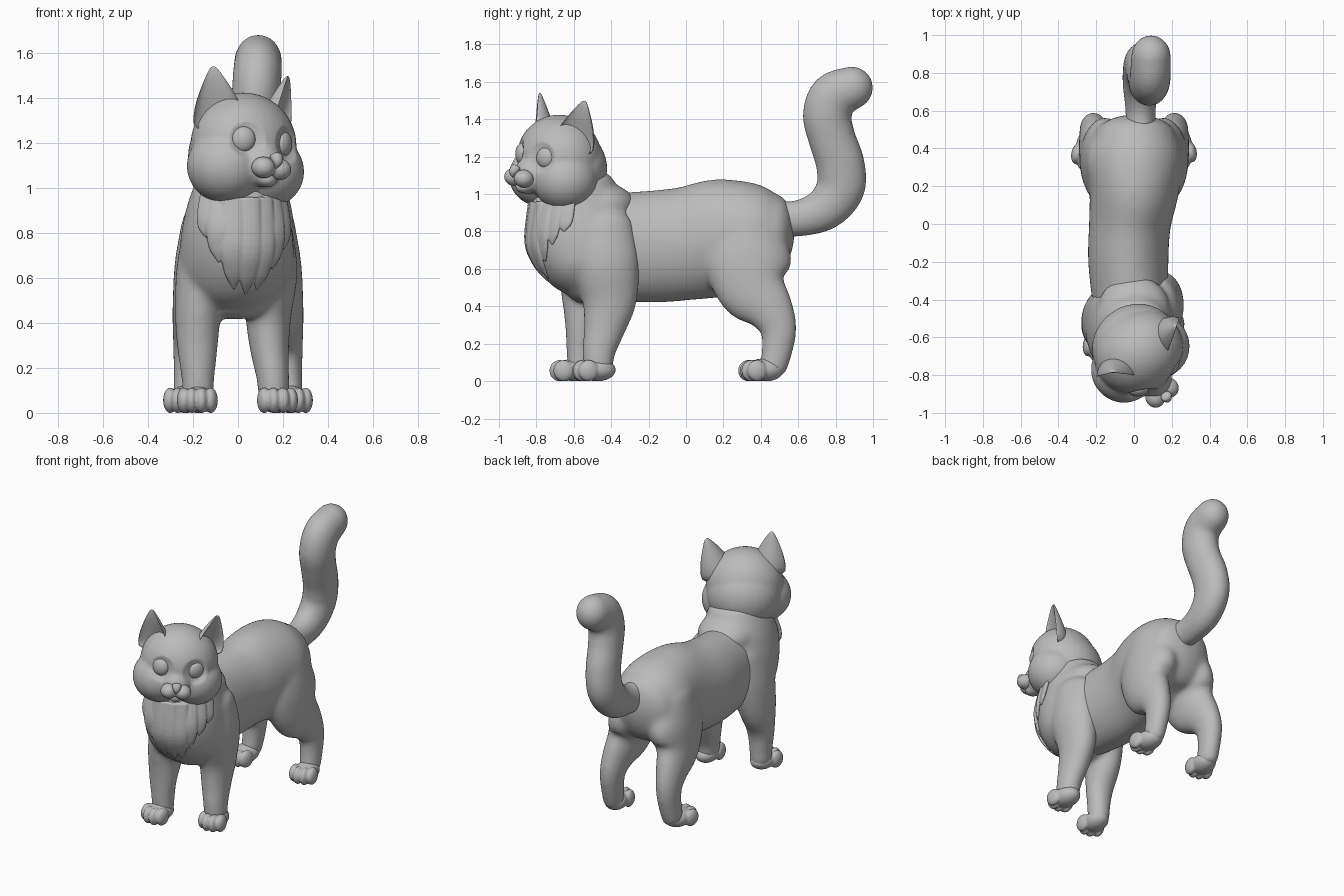
import bpy, bmesh
from math import sin, cos, pi, radians
from mathutils import Vector, Matrix
from mathutils.bvhtree import BVHTree

cube = bpy.data.objects.get("Cube")
if cube:
    bpy.data.objects.remove(cube)

grey = bpy.data.materials.new("soft_grey")
grey.use_nodes = True
colour = (0.5, 0.5, 0.5, 1)
grey.diffuse_color = colour
grey.node_tree.nodes["Principled BSDF"].inputs["Base Color"].default_value = colour


def skin(bm, rings):
    """Bridge a list of closed rings and close both ends."""
    rows = [[bm.verts.new(p) for p in ring] for ring in rings]
    for a, b in zip(rows, rows[1:]):
        for i in range(len(a)):
            j = (i + 1) % len(a)
            bm.faces.new((a[i], a[j], b[j], b[i]))
    bm.faces.new(rows[0][::-1])
    bm.faces.new(rows[-1])


def loft(bm, stations, caps=(0.6, 0.6), side=Vector((1, 0, 0)), n=32, steps=6):
    """Rounded tube through (x, y, z, side radius, other radius) stations."""
    pts = [Vector(s) for s in stations]
    path = []
    for i in range(len(pts) - 1):
        a, b, c, d = (pts[min(max(i + k, 0), len(pts) - 1)] for k in (-1, 0, 1, 2))
        for s in range(steps):
            t = s / steps
            path.append(b + (c - a) * t / 2 + (a * 2 - b * 5 + c * 4 - d) * t * t / 2
                        + (b * 3 - a - c * 3 + d) * t ** 3 / 2)
    path.append(pts[-1])

    def ring(p, tangent, shift=0.0, scale=1.0):
        u = (side - tangent * side.dot(tangent)).normalized()
        w = tangent.cross(u)
        centre = Vector(p[:3]) + tangent * shift
        return [centre + (u * p[3] * cos(a) + w * p[4] * sin(a)) * scale
                for a in (2 * pi * k / n for k in range(n))]

    tangents = [(Vector(path[min(i + 1, len(path) - 1)][:3])
                 - Vector(path[max(i - 1, 0)][:3])).normalized() for i in range(len(path))]
    arcs = [pi / 2 * f for f in (0.2, 0.4, 0.6, 0.8, 0.97)]
    first, last = path[0], path[-1]
    rings = [ring(first, tangents[0], -first[4] * caps[0] * sin(a), cos(a)) for a in arcs[::-1]]
    rings += [ring(p, t) for p, t in zip(path, tangents)]
    rings += [ring(last, tangents[-1], last[4] * caps[1] * sin(a), cos(a)) for a in arcs]
    skin(bm, rings)


def ball(bm, centre, radii, yaw=0.0):
    m = Matrix.Translation(centre) @ Matrix.Rotation(yaw, 4, "Z") @ Matrix.Diagonal((*radii, 1))
    bmesh.ops.create_uvsphere(bm, u_segments=32, v_segments=20, radius=1, matrix=m)


def finish(name, bm, matrix=Matrix(), voxel=0, smooth=0, subdivide=0):
    """Turn a bmesh into a smooth object, optionally fused into one skin."""
    bmesh.ops.transform(bm, matrix=matrix, verts=bm.verts)
    bmesh.ops.recalc_face_normals(bm, faces=bm.faces)
    mesh = bpy.data.meshes.new(name)
    bm.to_mesh(mesh)
    bm.free()
    obj = bpy.data.objects.new(name, mesh)
    bpy.context.collection.objects.link(obj)
    if voxel:
        fuse = obj.modifiers.new("fuse", "REMESH")
        fuse.mode, fuse.voxel_size = "VOXEL", voxel
        soften = obj.modifiers.new("soften", "SMOOTH")
        soften.factor, soften.iterations = 0.5, smooth
    if subdivide:
        obj.modifiers.new("round", "SUBSURF").levels = subdivide
    if obj.modifiers:
        baked = bpy.data.meshes.new_from_object(
            obj.evaluated_get(bpy.context.evaluated_depsgraph_get()))
        obj.modifiers.clear()
        obj.data = baked
    obj.data.materials.clear()
    obj.data.materials.append(grey)
    obj.data.polygons.foreach_set("use_smooth", [True] * len(obj.data.polygons))
    return obj


# Chest, neck, shoulders and front legs
bm = bmesh.new()
loft(bm, [(0.02, -0.57, 1.08, 0.17, 0.18), (0, -0.57, 0.93, 0.22, 0.27),
          (-0.005, -0.56, 0.78, 0.25, 0.29), (-0.005, -0.52, 0.63, 0.25, 0.25),
          (0, -0.48, 0.53, 0.19, 0.17)], (0.3, 0.6))
ball(bm, (0, -0.45, 0.94), (0.19, 0.18, 0.12))
loft(bm, [(-0.13, -0.5, 0.82, 0.11, 0.17), (-0.155, -0.51, 0.63, 0.12, 0.17),
          (-0.178, -0.53, 0.44, 0.103, 0.14), (-0.18, -0.56, 0.28, 0.09, 0.087),
          (-0.178, -0.565, 0.15, 0.074, 0.074), (-0.178, -0.565, 0.07, 0.07, 0.072)])
loft(bm, [(0.13, -0.45, 0.82, 0.11, 0.17), (0.145, -0.43, 0.63, 0.12, 0.18),
          (0.135, -0.41, 0.44, 0.103, 0.15), (0.14, -0.435, 0.29, 0.088, 0.115),
          (0.155, -0.465, 0.16, 0.074, 0.09), (0.16, -0.47, 0.07, 0.07, 0.08)])
front_body = finish("chest_and_front_legs", bm, voxel=0.011, smooth=35)

# Torso with hips and hind legs
bm = bmesh.new()
loft(bm, [(-0.015, -0.45, 0.72, 0.2, 0.285), (-0.03, -0.2, 0.718, 0.213, 0.3),
          (-0.022, 0, 0.735, 0.217, 0.304), (0, 0.18, 0.765, 0.238, 0.316),
          (0.005, 0.34, 0.78, 0.255, 0.285), (0.005, 0.45, 0.77, 0.225, 0.235)], (0.3, 0.55))
for s in (-1, 1):
    loft(bm, [(s * 0.12, 0.33, 0.84, 0.13, 0.17), (s * 0.15, 0.33, 0.66, 0.132, 0.235),
              (s * 0.18, 0.355, 0.5, 0.112, 0.195), (s * 0.203, 0.445, 0.385, 0.09, 0.135),
              (s * 0.215, 0.495, 0.28, 0.074, 0.1), (s * 0.22, 0.487, 0.16, 0.067, 0.084),
              (s * 0.225, 0.465, 0.07, 0.064, 0.076)])
finish("torso_and_hind_legs", bm, voxel=0.011, smooth=45)

# Tail
bm = bmesh.new()
loft(bm, [(0.035, 0.46, 0.87, 0.08, 0.095), (0.035, 0.6, 0.87, 0.08, 0.097),
          (0.035, 0.74, 0.92, 0.095, 0.115), (0.042, 0.825, 1.03, 0.1, 0.13),
          (0.055, 0.825, 1.16, 0.102, 0.13), (0.07, 0.78, 1.3, 0.104, 0.126),
          (0.08, 0.755, 1.42, 0.108, 0.13), (0.087, 0.79, 1.52, 0.108, 0.13),
          (0.09, 0.885, 1.568, 0.105, 0.115)], (0.4, 1.0))
finish("tail", bm, voxel=0.011, smooth=12)

# Paws: a pad and four toes
for name, x, y, yaw in (("front_left_paw", 0.17, -0.49, 8), ("front_right_paw", -0.178, -0.61, -4),
                        ("hind_left_paw", 0.235, 0.41, 10), ("hind_right_paw", -0.235, 0.4, -10)):
    bm = bmesh.new()
    ball(bm, (0, 0.015, 0.06), (0.074, 0.1, 0.061))
    for dx, dy in ((-0.06, -0.04), (-0.022, -0.064), (0.022, -0.064), (0.06, -0.04)):
        ball(bm, (dx, dy, 0.056), (0.031, 0.055, 0.057))
    finish(name, bm, Matrix.Translation((x, y, 0)) @ Matrix.Rotation(radians(yaw), 4, "Z"),
           voxel=0.006, smooth=3)

# Head, turned to one side and slightly tilted
pose = (Matrix.Translation((0.022, -0.68, 1.16)) @ Matrix.Rotation(radians(36), 4, "Z")
        @ Matrix.Rotation(radians(6), 4, "Y"))
bm = bmesh.new()
ball(bm, (0, 0, 0.03), (0.245, 0.22, 0.235))
ball(bm, (0.01, 0.04, -0.02), (0.235, 0.215, 0.22))
ball(bm, (-0.012, -0.18, -0.06), (0.09, 0.08, 0.1))
ball(bm, (-0.012, -0.21, -0.125), (0.05, 0.05, 0.035))
for s in (-1, 1):
    ball(bm, (s * 0.11, -0.03, -0.075), (0.172, 0.175, 0.165))
head = finish("head", bm, pose, voxel=0.009, smooth=14)

# Eye sockets pressed into the head
forward = pose.to_3x3() @ Vector((0, -1, 0))
for s in (-1, 1):
    socket = pose @ Vector((s * 0.11 - 0.01, -0.2, 0.045))
    for v in head.data.vertices:
        d = (v.co - socket).length / 0.085
        if d < 1:
            v.co -= forward * 0.026 * (1 - d * d)

# Eyes, muzzle and nose
for s, label in ((-1, "right"), (1, "left")):
    bm = bmesh.new()
    ball(bm, (s * 0.11 - 0.01, -0.163, 0.045), (0.053, 0.033, 0.056), s * radians(26))
    finish(label + "_eye", bm, pose)
bm = bmesh.new()
for s in (-1, 1):
    ball(bm, (s * 0.043 - 0.015, -0.245, -0.075), (0.053, 0.056, 0.048), s * radians(20))
finish("muzzle", bm, pose, voxel=0.005, smooth=3)
bm = bmesh.new()
loft(bm, [(-0.014, -0.275, -0.06, 0.012, 0.02), (-0.014, -0.283, -0.042, 0.025, 0.026),
          (-0.014, -0.275, -0.022, 0.03, 0.026)], n=16)
finish("nose", bm, pose)

# Ears: cupped shells, hollow at the front
for s, label in ((-1, "right"), (1, "left")):
    rings = []
    for v, width, depth in ((0, 0.12, 0.13), (0.25, 0.115, 0.12), (0.5, 0.092, 0.09),
                            (0.75, 0.055, 0.052), (0.92, 0.026, 0.025), (1, 0.01, 0.01)):
        ring = []
        for k in range(20):
            a = 2 * pi * k / 20
            back = depth * sin(a) if sin(a) > 0 else -depth * 0.6 * sin(a) * (1 - v * v)
            ring.append((width * cos(a), back - depth * 0.4, 0.285 * v))
        rings.append(ring)
    bm = bmesh.new()
    skin(bm, rings)
    place = (Matrix.Translation((s * 0.143, -0.005, 0.085)) @ Matrix.Rotation(s * radians(13), 4, "Y")
             @ Matrix.Rotation(s * radians(34), 4, "Z"))
    finish(label + "_ear", bm, pose @ place, subdivide=1)

# Chest fur: a thin bib of overlapping pointed tufts
tree = BVHTree.FromPolygons([v.co for v in front_body.data.vertices],
                            [p.vertices for p in front_body.data.polygons])
bm = bmesh.new()
for angle, top, tip in ((-29, 1.0, 0.78), (-18, 1.0, 0.67), (-5, 0.95, 0.55), (10, 0.95, 0.53),
                        (24, 0.95, 0.55), (37, 1.0, 0.64), (51, 1.0, 0.73), (66, 1.0, 0.8)):
    a = radians(angle)
    out = Vector((sin(a), -cos(a), 0))
    stations = []
    for t, w in ((0, 1), (0.5, 1), (0.8, 0.8), (1, 0.1)):
        z = top + (tip - top) * t
        hit = tree.ray_cast(Vector((0, -0.55, z)) + out, -out)[0]
        if hit:
            stations.append((*(hit + out * 0.002), 0.052 * w, 0.014 * w + 0.003))
    if len(stations) > 2:
        loft(bm, stations, side=Vector((cos(a), sin(a), 0)), n=16)
finish("chest_fur", bm, voxel=0.005, smooth=3)
